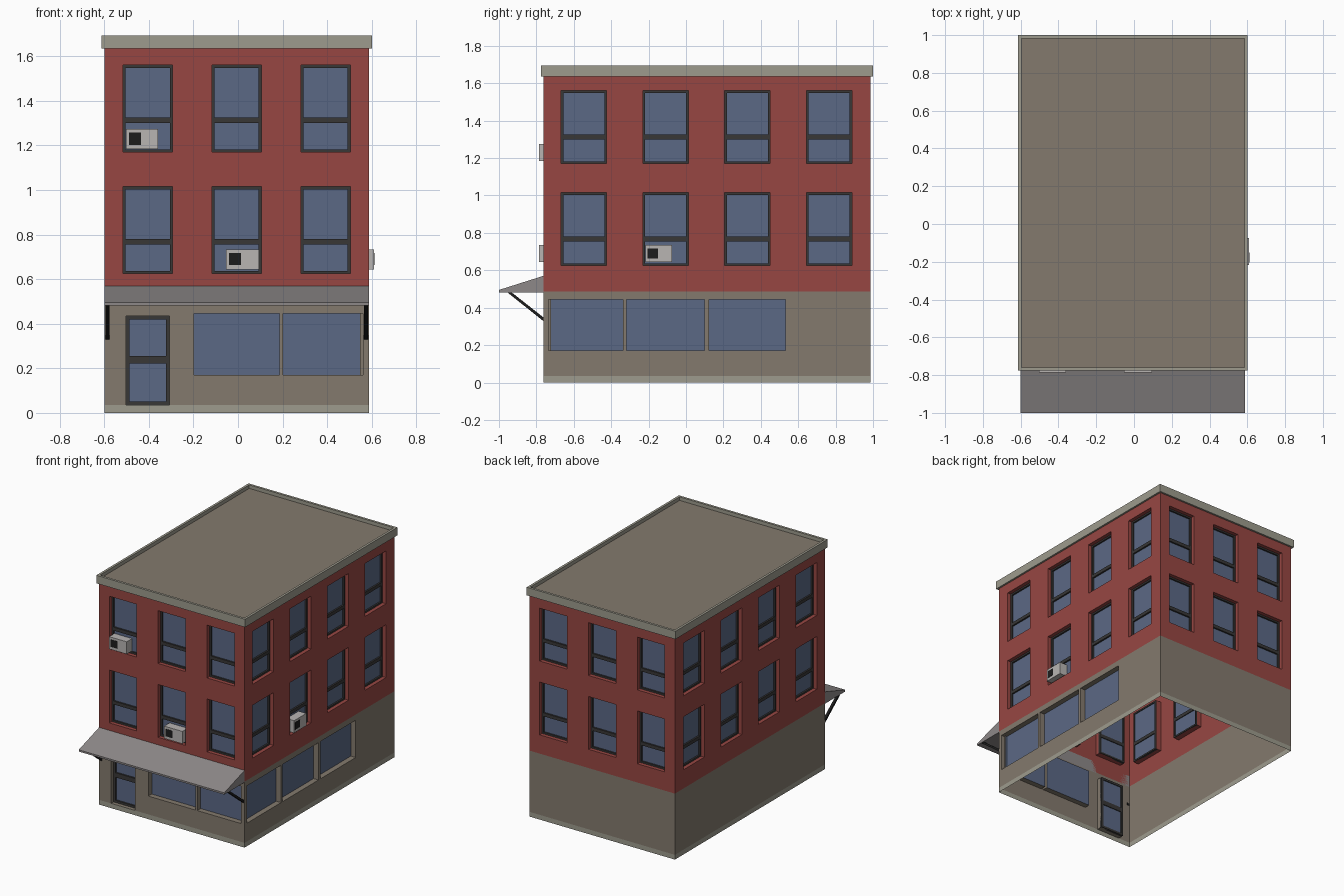
import bpy, bmesh

if "Cube" in bpy.data.objects:
    bpy.data.objects.remove(bpy.data.objects["Cube"])

X0, X1, Y0, Y1 = -0.60, 0.588, -0.763, 0.986
BASE, SPLIT, TOP = 0.035, 0.487, 1.64
RECESS = 0.04


def material(name, r, g, b):
    m = bpy.data.materials.new(name)
    m.diffuse_color = (r, g, b, 1)
    m.use_nodes = True
    m.node_tree.nodes["Principled BSDF"].inputs["Base Color"].default_value = m.diffuse_color
    return m


RED = material("brick_red", 0.31, 0.062, 0.055)
BEIGE = material("beige_wall", 0.23, 0.195, 0.155)
STONE = material("pale_stone", 0.34, 0.33, 0.27)
GLASS = material("blue_glass", 0.105, 0.14, 0.235)
DARK = material("dark_frame", 0.04, 0.038, 0.037)
CANVAS = material("awning_grey", 0.27, 0.25, 0.25)
METAL = material("pale_metal", 0.48, 0.46, 0.45)
BLACK = material("black", 0.012, 0.012, 0.012)

# each side maps (along wall, height, outward distance) to a point
SIDES = {
    "front": lambda u, z, d: (u, Y0 - d, z),
    "back": lambda u, z, d: (u, Y1 + d, z),
    "right": lambda u, z, d: (X1 + d, u, z),
    "left": lambda u, z, d: (X0 - d, u, z),
}


def finish(name, bm, *mats):
    bmesh.ops.remove_doubles(bm, verts=bm.verts, dist=1e-5)
    bmesh.ops.recalc_face_normals(bm, faces=bm.faces)
    me = bpy.data.meshes.new(name)
    bm.to_mesh(me)
    bm.free()
    for m in mats:
        me.materials.append(m)
    ob = bpy.data.objects.new(name, me)
    bpy.context.collection.objects.link(ob)
    return ob


def quad(bm, pts, mi=0):
    f = bm.faces.new([bm.verts.new(p) for p in pts])
    f.material_index = mi


def prism(bm, a, b):
    # closed solid between two matching outlines
    va, vb = [bm.verts.new(p) for p in a], [bm.verts.new(p) for p in b]
    n = len(a)
    bm.faces.new(va)
    bm.faces.new(vb[::-1])
    for i in range(n):
        j = (i + 1) % n
        bm.faces.new((va[i], vb[i], vb[j], va[j]))


def boxes(name, side, items, mat):
    # items: (u0, u1, z0, z1, d0, d1) on the given side
    P, bm = SIDES[side], bmesh.new()
    for u0, u1, z0, z1, d0, d1 in items:
        rect = [(u0, z0), (u1, z0), (u1, z1), (u0, z1)]
        prism(bm, [P(u, z, d0) for u, z in rect], [P(u, z, d1) for u, z in rect])
    return finish(name, bm, mat)


# openings on each side
FLOORS = [(0.625, 1.015), (1.17, 1.56)]
short_u = [(c - 0.111, c + 0.111) for c in (-0.405, -0.006, 0.393)]
long_u = [(c - 0.122, c + 0.122) for c in (-0.546, -0.109, 0.328, 0.765)]
windows = {s: [(a, b, z0, z1) for a, b in (short_u if s in ("front", "back") else long_u)
               for z0, z1 in FLOORS] for s in SIDES}
shops = {"front": [(-0.198, 0.186), (0.202, 0.56)],
         "right": [(-0.735, -0.338), (-0.318, 0.098), (0.122, 0.533)]}
shops = {s: [(a, b, 0.17, 0.445) for a, b in v] for s, v in shops.items()}
door = (-0.502, -0.308, 0.035, 0.435)
openings = {s: windows[s] + shops.get(s, []) for s in SIDES}
openings["front"].append(door)

# walls: grid cells with holes and inward reveals
zs = sorted({0, BASE, SPLIT, TOP} | {z for v in openings.values() for o in v for z in o[2:]})
bm = bmesh.new()
for side, P in SIDES.items():
    ends = (X0, X1) if side in ("front", "back") else (Y0, Y1)
    us = sorted(set(ends) | {u for o in openings[side] for u in o[:2]})
    for u0, u1 in zip(us, us[1:]):
        for z0, z1 in zip(zs, zs[1:]):
            cu, cz = (u0 + u1) / 2, (z0 + z1) / 2
            if any(a < cu < b and c < cz < d for a, b, c, d in openings[side]):
                continue
            mi = 0 if cz < BASE else 1 if cz < SPLIT else 2
            quad(bm, [P(u0, z0, 0), P(u1, z0, 0), P(u1, z1, 0), P(u0, z1, 0)], mi)
    for a, b, c, d in openings[side]:
        mi = 2 if c > SPLIT else 1
        # split the reveal sides where the wall rows split
        zc = [z for z in zs if c <= z <= d]
        uc = [u for u in us if a <= u <= b]
        for u in (a, b):
            for z0, z1 in zip(zc, zc[1:]):
                quad(bm, [P(u, z0, 0), P(u, z1, 0), P(u, z1, -RECESS), P(u, z0, -RECESS)], mi)
        for z in (c, d):
            for u0, u1 in zip(uc, uc[1:]):
                quad(bm, [P(u0, z, 0), P(u1, z, 0), P(u1, z, -RECESS), P(u0, z, -RECESS)], mi)
finish("walls", bm, STONE, BEIGE, RED)


def pane(name, side, a, b, c, d, depth=-RECESS):
    P, bm = SIDES[side], bmesh.new()
    quad(bm, [P(a, c, depth), P(b, c, depth), P(b, d, depth), P(a, d, depth)])
    ob = finish(name, bm, GLASS)
    if side in ("front", "left"):
        want = -1
    else:
        want = 1
    n = ob.data.polygons[0].normal
    if (n.x + n.y) * want < 0:
        ob.data.flip_normals()


def framed(name, side, o, t, rail):
    # dark border with a cross rail, glass behind
    a, b, c, d = o
    d0, d1 = -RECESS - 0.006, -RECESS + 0.012
    boxes(name + "_frame", side, [
        (a, a + t, c, d, d0, d1), (b - t, b, c, d, d0, d1),
        (a + t, b - t, c, c + t, d0, d1), (a + t, b - t, d - t, d, d0, d1),
        (a + t, b - t, c + rail[0], c + rail[1], d0, d1)], DARK)
    pane(name + "_glass", side, a, b, c, d)


for side in SIDES:
    for i, o in enumerate(windows[side]):
        framed(f"{side}_window_{i}", side, o, 0.012, (0.13, 0.155))
    for i, o in enumerate(shops.get(side, [])):
        pane(f"{side}_shop_glass_{i}", side, *o)
framed("door", "front", door, 0.016, (0.186, 0.22))

# window air conditioners with dark fan grille
for i, (side, u, z, w) in enumerate([("front", -0.502, 1.183, 0.143),
                                     ("front", -0.053, 0.643, 0.148),
                                     ("right", -0.217, 0.643, 0.142)]):
    boxes(f"air_conditioner_{i}", side, [(u, u + w, z, z + 0.091, -0.045, 0.022)], METAL)
    boxes(f"air_conditioner_grille_{i}", side,
          [(u + 0.012, u + 0.067, z + 0.02, z + 0.074, 0.02, 0.0235)], BLACK)

# cornice ring around the roof edge
O, H, Z0, Z1 = 0.0135, 0.004, 1.635, 1.694
boxes("cornice_front_back", "front", [
    (X0 - O, X1 + O, Z0, Z1, -H, O),
    (X0 - O, X1 + O, Z0, Z1, -(Y1 - Y0) - O, -(Y1 - Y0) + H)], STONE)
boxes("cornice_sides", "right", [
    (Y0 + H, Y1 - H, Z0, Z1, -H, O),
    (Y0 + H, Y1 - H, Z0, Z1, -(X1 - X0) - O, -(X1 - X0) + H)], STONE)

# flat roof
bm = bmesh.new()
quad(bm, [(X0, Y0, 1.668), (X1, Y0, 1.668), (X1, Y1, 1.668), (X0, Y1, 1.668)])
finish("roof", bm, BEIGE)

# awning wedge
profile = [(Y0, 0.57), (-1.0, 0.495), (-1.0, 0.482), (Y0, 0.482)]
bm = bmesh.new()
prism(bm, [(X0, y, z) for y, z in profile], [(X1, y, z) for y, z in profile])
finish("awning", bm, CANVAS)

# awning support arms
arm = [(-0.958, 0.484), (-0.935, 0.484), (Y0 + 0.005, 0.345), (Y0 + 0.005, 0.325)]
for name, x in (("left", X0 + 0.005), ("right", X1 - 0.023)):
    bm = bmesh.new()
    prism(bm, [(x, y, z) for y, z in arm], [(x + 0.018, y, z) for y, z in arm])
    finish(f"awning_arm_{name}", bm, BLACK)
